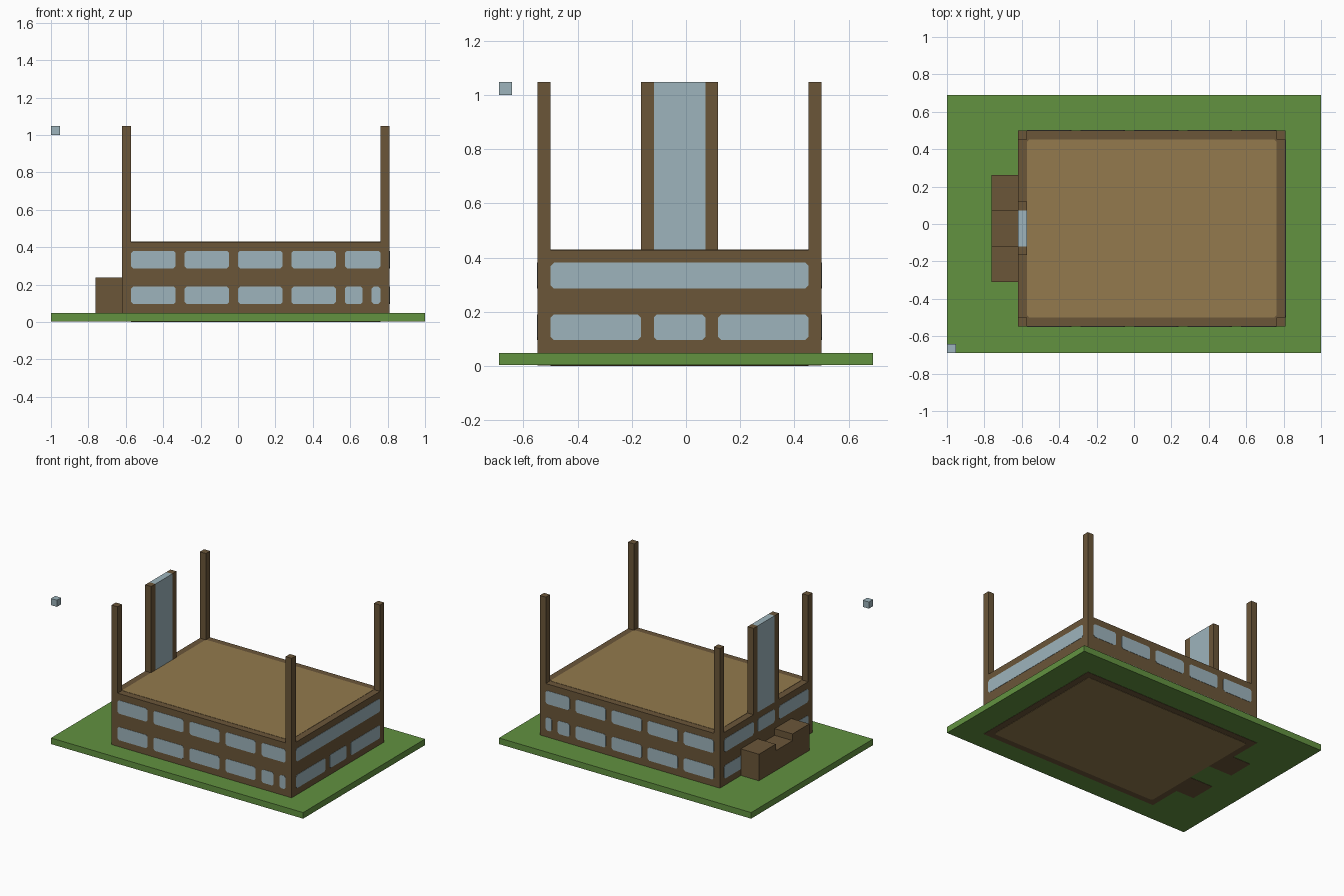
import bpy
import bmesh
from mathutils import Vector

cube = bpy.data.objects.get("Cube")
if cube:
    bpy.data.objects.remove(cube, do_unlink=True)

# All parts sit on a block grid: 42 wide, 29 deep, 22 high
U = 2 / 42
ORIGIN = Vector((-1, -14.5 * U, 0))
SKIN = 0.04  # plate thickness in grid units (about 0.002)


def material(name, rgb):
    def linear(c):
        c /= 255
        return ((c + 0.055) / 1.055) ** 2.4
    col = (*[linear(c) for c in rgb], 1)
    m = bpy.data.materials.new(name)
    m.use_nodes = True
    m.diffuse_color = col
    bsdf = m.node_tree.nodes["Principled BSDF"]
    bsdf.inputs["Base Color"].default_value = col
    bsdf.inputs["Roughness"].default_value = 0.9
    return m


GRASS = material("grass green", (98, 146, 64))
WOOD = material("dark wood", (107, 86, 57))
TAN = material("tan roof", (147, 122, 77))
GLASS = material("pale glass", (157, 180, 188))


def finish(name, bm, mat):
    bmesh.ops.recalc_face_normals(bm, faces=bm.faces)
    for v in bm.verts:
        v.co = ORIGIN + v.co * U
    mesh = bpy.data.meshes.new(name)
    bm.to_mesh(mesh)
    bm.free()
    mesh.materials.append(mat)
    obj = bpy.data.objects.new(name, mesh)
    bpy.context.collection.objects.link(obj)
    return obj


def box(name, mat, x, y, z):
    """Box between pairs of grid positions."""
    bm = bmesh.new()
    bmesh.ops.create_cube(bm, size=1)
    for v in bm.verts:
        v.co = [r[0] + (c + 0.5) * (r[1] - r[0]) for r, c in zip((x, y, z), v.co)]
    return finish(name, bm, mat)


def plates(name, mat, axis, at, depth, rects, cut=0.25):
    """Thin plates with clipped corners, perpendicular to one axis."""
    bm = bmesh.new()
    for a0, a1, b0, b1 in rects:
        outline = [(a0 + cut, b0), (a1 - cut, b0), (a1, b0 + cut), (a1, b1 - cut),
                   (a1 - cut, b1), (a0 + cut, b1), (a0, b1 - cut), (a0, b0 + cut)]
        verts = []
        for p in outline:
            co = list(p)
            co.insert(axis, at)
            verts.append(bm.verts.new(co))
        face = bm.faces.new(verts)
        ext = bmesh.ops.extrude_face_region(bm, geom=[face], use_keep_orig=True)
        shift = Vector((0, 0, 0))
        shift[axis] = depth
        moved = [g for g in ext["geom"] if isinstance(g, bmesh.types.BMVert)]
        bmesh.ops.translate(bm, verts=moved, vec=shift)
    return finish(name, bm, mat)


# Lawn and main block
box("lawn", GRASS, (0, 42), (0, 29), (SKIN * 2, 1))
box("walls", WOOD, (8, 38), (3, 25), (1, 9))
plates("roof", TAN, 2, 9, SKIN, [(9, 37, 4, 24)])

# Footprint showing through the underside of the lawn
footings = [(9, 38, 3, 25), (8, 9, 3, 12), (8, 9, 16, 25), (5, 8, 8, 12), (5, 8, 16, 20)]
plates("footing", WOOD, 2, SKIN, SKIN, footings, 0.01)
plates("floor", TAN, 2, 0, SKIN, [(9, 37, 4, 24)])

# Corner posts
for x, side in ((8, "right"), (37, "left")):
    for y, end in ((3, "front"), (24, "back")):
        box(f"{end}_{side}_post", WOOD, (x, x + 1), (y, y + 1), (9, 22))

# Tall glazed panel between two posts
for y, end in ((11, "front"), (16, "back")):
    box(f"{end}_panel_post", WOOD, (8, 9), (y, y + 1), (9, 22))
box("tall_glass_panel", GLASS, (8, 9), (12, 16), (9, 22))

# Porch: two side blocks with a lower middle
box("front_porch_block", WOOD, (5, 8), (8, 12), (1, 5))
box("back_porch_block", WOOD, (5, 8), (16, 20), (1, 5))
box("porch_middle", WOOD, (5, 8), (12, 16), (1, 4))

# Windows in two rows
LOW, HIGH = (2, 4), (6, 8)
bays = [(x, x + 5) for x in (9, 15, 21, 27)]
long_wall = [(*b, *row) for b in bays for row in (LOW, HIGH)]
long_wall += [(33, 37, *HIGH), (33, 35, *LOW), (36, 37, *LOW)]
plates("front_windows", GLASS, 1, 3, -SKIN, long_wall)
plates("back_windows", GLASS, 1, 25, SKIN, long_wall)

thirds = [(4, 11), (12, 16), (17, 24)]
left_wall = [(*t, *LOW) for t in thirds] + [(4, 24, *HIGH)]
plates("left_windows", GLASS, 0, 38, SKIN, left_wall)
right_wall = [(*t, *HIGH) for t in thirds] + [(4, 11, *LOW), (17, 24, *LOW)]
plates("right_windows", GLASS, 0, 8, -SKIN, right_wall)

# Small floating block above the lawn corner
box("floating_block", GLASS, (0, 1), (0, 1), (21, 22))
